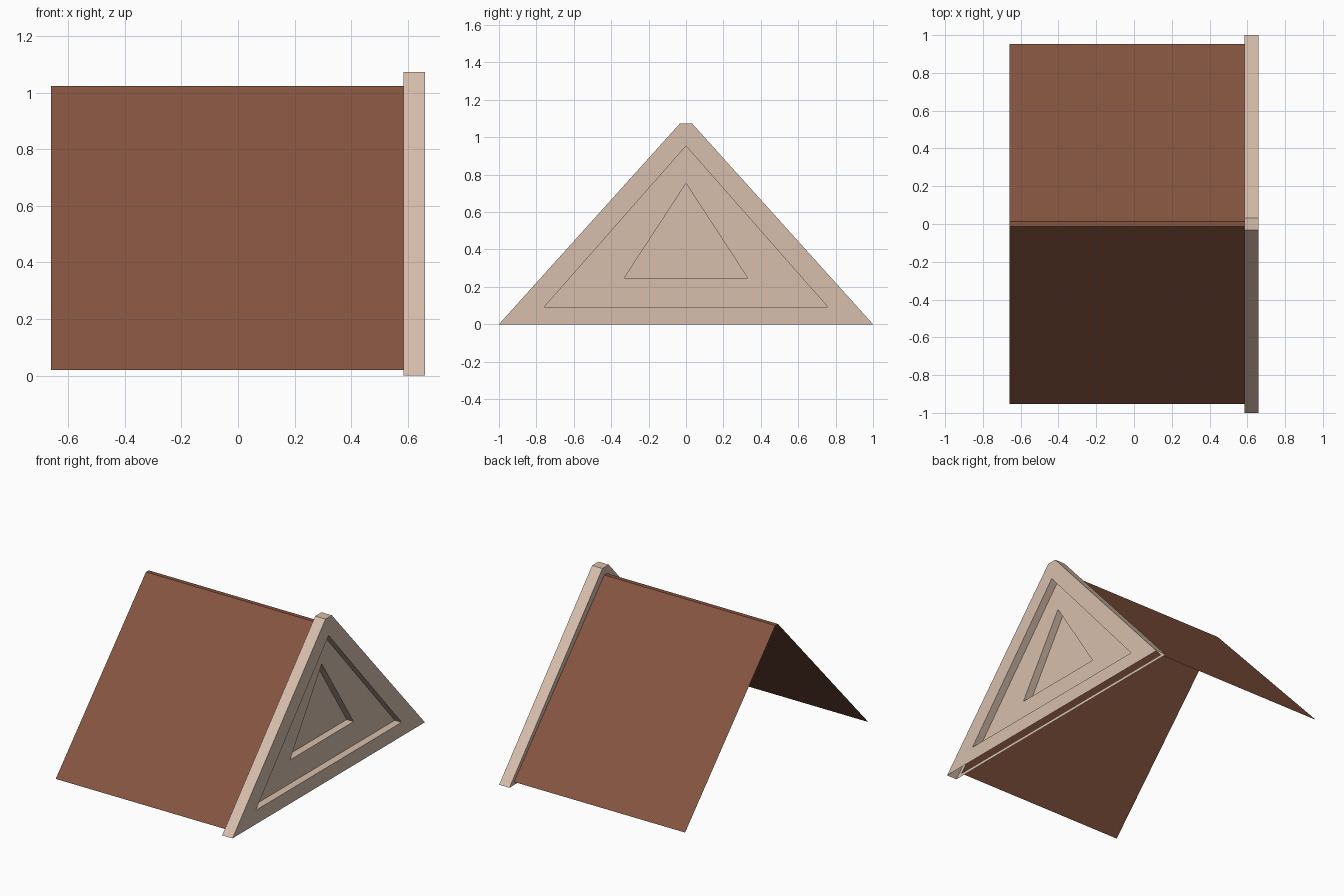
import bpy, bmesh

if "Cube" in bpy.data.objects:
    bpy.data.objects.remove(bpy.data.objects["Cube"])


def material(name, color):
    m = bpy.data.materials.new(name)
    m.diffuse_color = (*color, 1.0)
    m.use_nodes = True
    m.node_tree.nodes["Principled BSDF"].inputs["Base Color"].default_value = m.diffuse_color
    return m


cream = material("cream plaster", (0.68, 0.52, 0.41))
brown = material("brown roof", (0.235, 0.089, 0.051))


def outline(x, half_base, z_base, half_top, z_top):
    """Truncated triangle in the y-z plane, starting with its bottom edge."""
    return [(x, -half_base, z_base), (x, half_base, z_base),
            (x, half_top, z_top), (x, -half_top, z_top)]


def build(name, loops, open_bottom, mat, cap=False):
    """Joins successive outlines with faces; bands in open_bottom skip the bottom side."""
    bm = bmesh.new()
    rings = [[bm.verts.new(p) for p in loop] for loop in loops]
    for i, (a, b) in enumerate(zip(rings, rings[1:])):
        for k in range(1 if i in open_bottom else 0, 4):
            n = (k + 1) % 4
            bm.faces.new((a[k], a[n], b[n], b[k]))
    if cap:
        bm.faces.new(rings[-1])
    # Pointed tips: merge the doubled apex points
    bmesh.ops.remove_doubles(bm, verts=bm.verts[:], dist=1e-4)
    mesh = bpy.data.meshes.new(name)
    bm.to_mesh(mesh)
    bm.free()
    mesh.materials.append(mat)
    obj = bpy.data.objects.new(name, mesh)
    bpy.context.collection.objects.link(obj)
    return obj


BACK, FRONT, STEP = 0.585, 0.66, 0.05
gable = (1.0, 0.0, 0.033, 1.073)
roof = (0.952, 0.02, 0.014, 1.023)
panel = (0.758, 0.092, 0.0, 0.953)
inner = (0.33, 0.247, 0.0, 0.753)

# Gable: back rim, outer edge (open underneath), then two stepped recesses
build("gable_wall", [
    outline(BACK, *roof),
    outline(BACK, *gable),
    outline(FRONT, *gable),
    outline(FRONT, *panel),
    outline(FRONT - STEP, *panel),
    outline(FRONT - STEP, *inner),
    outline(FRONT - 2 * STEP, *inner),
], {1}, cream, cap=True)

# Roof: thin open sheet with a narrow flat ridge
build("roof", [outline(-0.66, *roof), outline(BACK, *roof)], {0}, brown)
